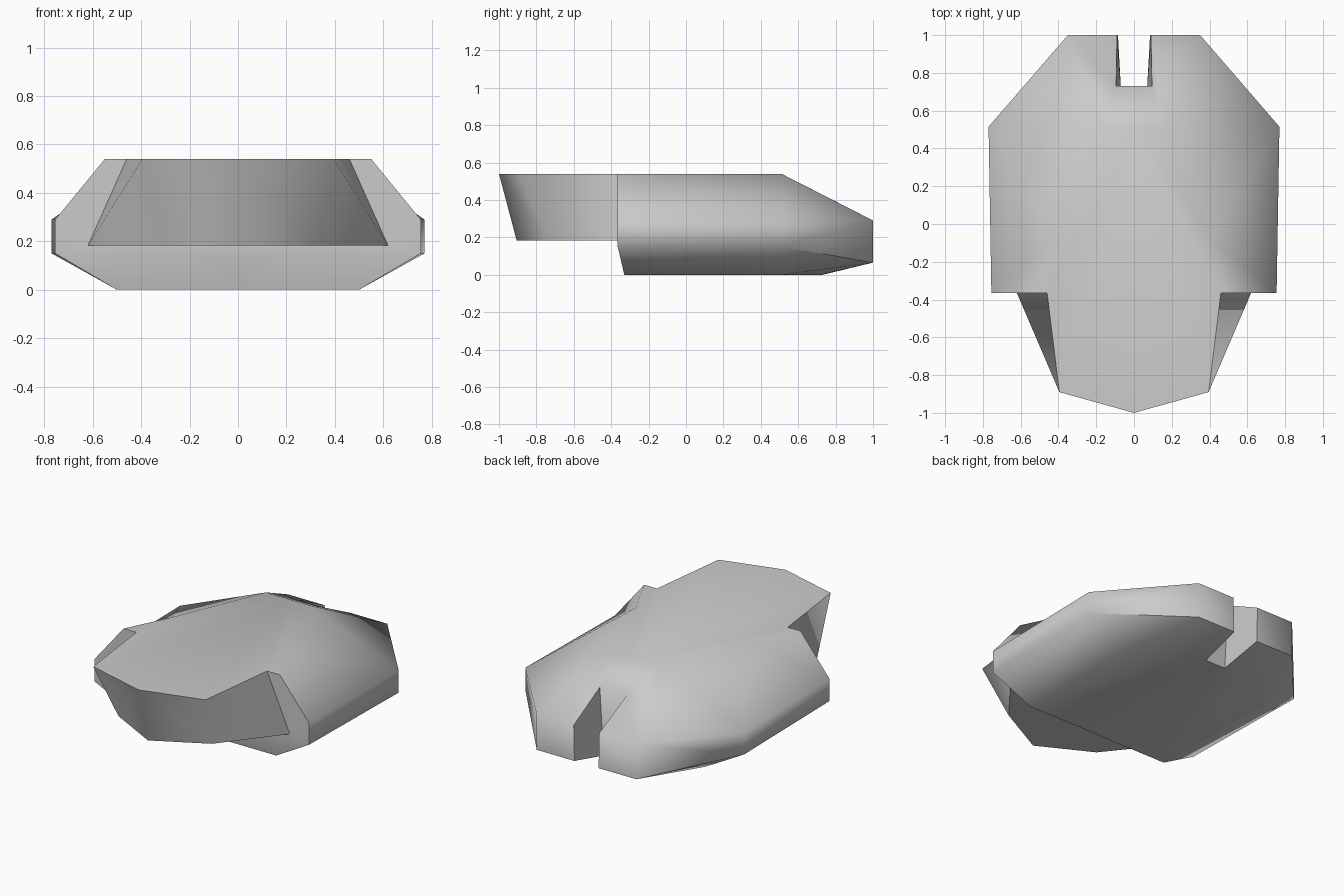
import bpy, bmesh

if "Cube" in bpy.data.objects:
    bpy.data.objects.remove(bpy.data.objects["Cube"])

# Corner points of the right half of the hull
P = dict(
    # flat deck
    deck_back_mid=(0, .51, .54), deck_back=(.16, .51, .54),
    deck_side=(.41, -.08, .54), deck_front=(.55, -.365, .54),
    # overhanging nose
    nose_root=(.46, -.365, .54), nose_top=(.395, -.89, .54), prow_top=(0, -1, .54),
    prow_low=(0, -.905, .182), nose_low=(.33, -.73, .182),
    nose_flare=(.62, -.365, .182), nose_mid=(0, -.365, .182),
    # vertical side band
    band_up_front=(.755, -.365, .29), band_up_side=(.77, .515, .29), band_up_back=(.35, 1, .29),
    band_low_front=(.755, -.365, .15), band_low_side=(.77, .515, .15), band_low_back=(.35, 1, .065),
    # underside
    front_mid=(0, -.365, .15), keel_mid=(0, -.33, 0), keel_front=(.5, -.33, 0),
    keel_side=(.5, .515, 0), keel_back=(.2, .72, 0),
    # rear notch
    notch_up=(.09, 1, .29), notch_up_in=(.095, .73, .428), notch_up_mid=(0, .73, .428),
    notch_low=(.085, 1, .065), notch_low_in=(.07, .73, 0), notch_low_mid=(0, .73, 0),
)

PANELS = [
    # deck and sloping shoulders
    "prow_top nose_top nose_root deck_front deck_side deck_back deck_back_mid",
    "deck_back deck_side band_up_side",
    "deck_side deck_front band_up_front band_up_side",
    "deck_back band_up_side band_up_back",
    "deck_back_mid deck_back band_up_back notch_up notch_up_in notch_up_mid",
    # side band and rear
    "band_low_front band_low_side band_up_side band_up_front",
    "band_low_side band_low_back band_up_back band_up_side",
    "band_low_back notch_low notch_up band_up_back",
    # notch walls
    "notch_up notch_low notch_low_in notch_up_in",
    "notch_up_in notch_low_in notch_low_mid notch_up_mid",
    # underside
    "keel_mid keel_front keel_side keel_back notch_low_in notch_low_mid",
    "keel_back band_low_back notch_low notch_low_in",
    "keel_front keel_side band_low_side band_low_front",
    "keel_side keel_back band_low_back band_low_side",
    # front wall
    "keel_mid keel_front band_low_front front_mid",
    "front_mid band_low_front nose_flare nose_mid",
    "band_low_front band_up_front deck_front nose_root nose_flare",
    # nose
    "prow_top prow_low nose_low nose_top",
    "nose_top nose_low nose_flare nose_root",
    "prow_low nose_low nose_flare nose_mid",
]

# Build both halves, weld the centre line and orient the faces
bm = bmesh.new()
for side in (1, -1):
    verts = {n: bm.verts.new((side * x, y, z)) for n, (x, y, z) in P.items()}
    for panel in PANELS:
        bm.faces.new([verts[n] for n in panel.split()])
bmesh.ops.remove_doubles(bm, verts=bm.verts, dist=1e-4)
bmesh.ops.recalc_face_normals(bm, faces=bm.faces)

mesh = bpy.data.meshes.new("hull")
bm.to_mesh(mesh)
bm.free()
hull = bpy.data.objects.new("hull", mesh)
bpy.context.collection.objects.link(hull)

# Soft shading, with only the steep corners kept sharp
bpy.context.view_layer.objects.active = hull
hull.select_set(True)
bpy.ops.object.shade_smooth_by_angle(angle=1.13)
